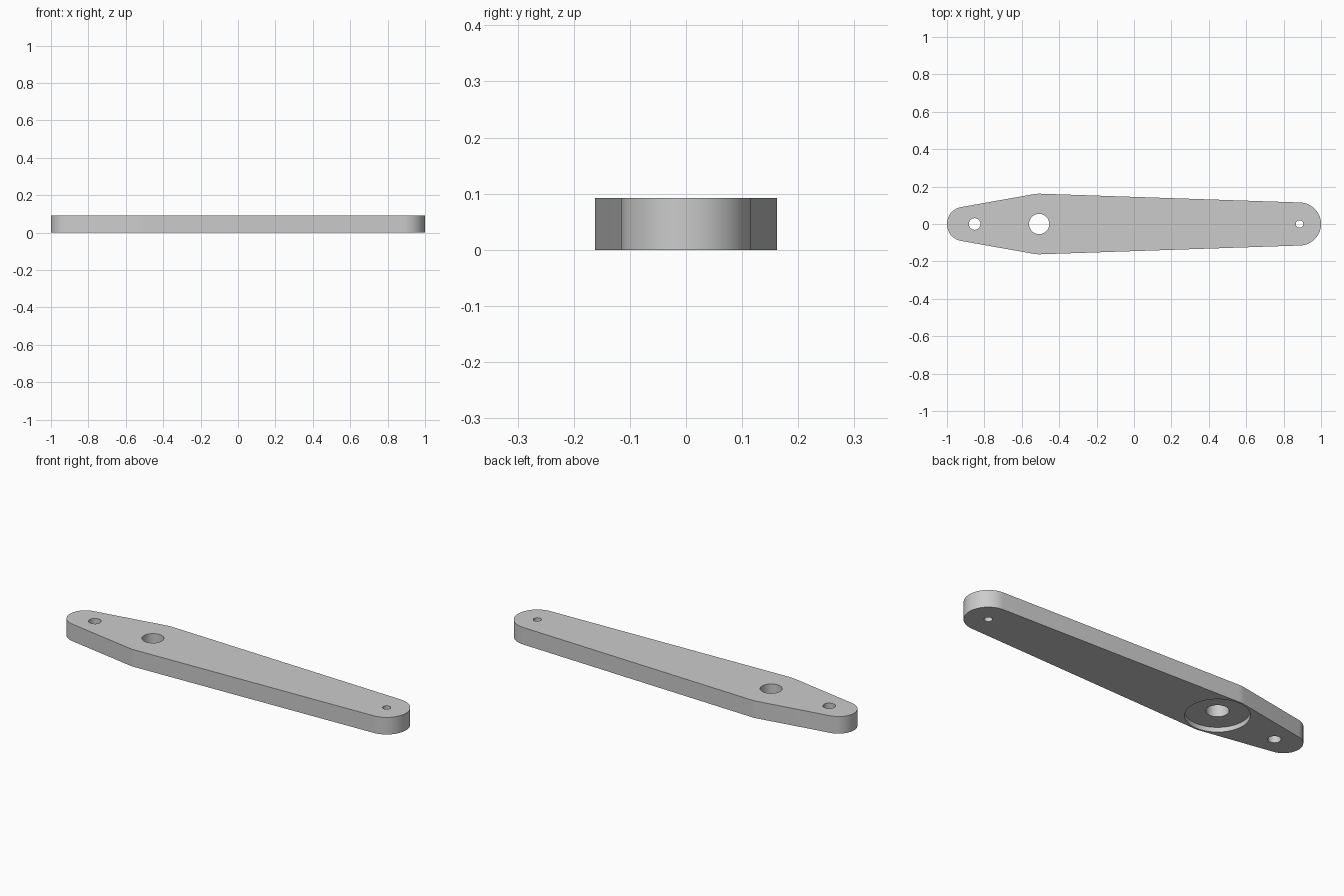
import bpy, bmesh, math

cube = bpy.data.objects.get("Cube")
if cube:
    bpy.data.objects.remove(cube, do_unlink=True)

THICK = 0.092
HUB_X, TIP_X, TAIL_X = -0.507, 0.885, -0.908
HUB_R, TIP_R, TAIL_R = 0.162, 0.115, 0.092

grey = bpy.data.materials.new("plain_grey")
grey.use_nodes = True
colour = (0.6, 0.6, 0.6, 1)
grey.diffuse_color = colour
grey.node_tree.nodes["Principled BSDF"].inputs["Base Color"].default_value = colour


def arc(x, r, start, end, steps):
    """Points on a circle centred on the long axis."""
    angles = [start + (end - start) * i / steps for i in range(steps + 1)]
    return [(x + r * math.cos(a), r * math.sin(a)) for a in angles]


def prism(name, outline, z0, z1):
    """Extrude a closed outline between two heights."""
    bm = bmesh.new()
    face = bm.faces.new([bm.verts.new((x, y, z0)) for x, y in outline])
    top = bmesh.ops.extrude_face_region(bm, geom=[face])["geom"]
    verts = [v for v in top if isinstance(v, bmesh.types.BMVert)]
    bmesh.ops.translate(bm, verts=verts, vec=(0, 0, z1 - z0))
    bmesh.ops.recalc_face_normals(bm, faces=bm.faces)
    mesh = bpy.data.meshes.new(name)
    bm.to_mesh(mesh)
    bm.free()
    mesh.materials.append(grey)
    obj = bpy.data.objects.new(name, mesh)
    bpy.context.collection.objects.link(obj)
    return obj


# Lever body: three circles joined by their common tangents
tip_a = math.acos((HUB_R - TIP_R) / (TIP_X - HUB_X))
tail_a = math.pi - math.acos((HUB_R - TAIL_R) / (HUB_X - TAIL_X))
outline = (arc(TIP_X, TIP_R, -tip_a, tip_a, 40)
           + arc(HUB_X, HUB_R, tip_a, tail_a, 6)
           + arc(TAIL_X, TAIL_R, tail_a, 2 * math.pi - tail_a, 40)
           + arc(HUB_X, HUB_R, -tail_a, -tip_a, 6))
lever = prism("lever_arm", outline, 0, THICK)

# Through holes, and the shallow round recess under the hub
cuts = [("hub_hole", HUB_X, 0.054, 0.2),
        ("tail_hole", -0.852, 0.031, 0.2),
        ("tip_hole", TIP_X, 0.02, 0.2),
        ("hub_recess", HUB_X, 0.153, 0.025)]
bpy.context.view_layer.objects.active = lever
lever.select_set(True)
for name, x, r, height in cuts:
    cutter = prism(name, arc(x, r, 0, 2 * math.pi, 64)[:-1], -0.1, height)
    cutter.hide_render = True
    cut = lever.modifiers.new(name, 'BOOLEAN')
    cut.operation = 'DIFFERENCE'
    cut.solver = 'EXACT'
    cut.object = cutter
    bpy.ops.object.modifier_apply(modifier=cut.name)
    bpy.data.objects.remove(cutter, do_unlink=True)

bpy.ops.object.shade_smooth_by_angle(angle=math.radians(30))
